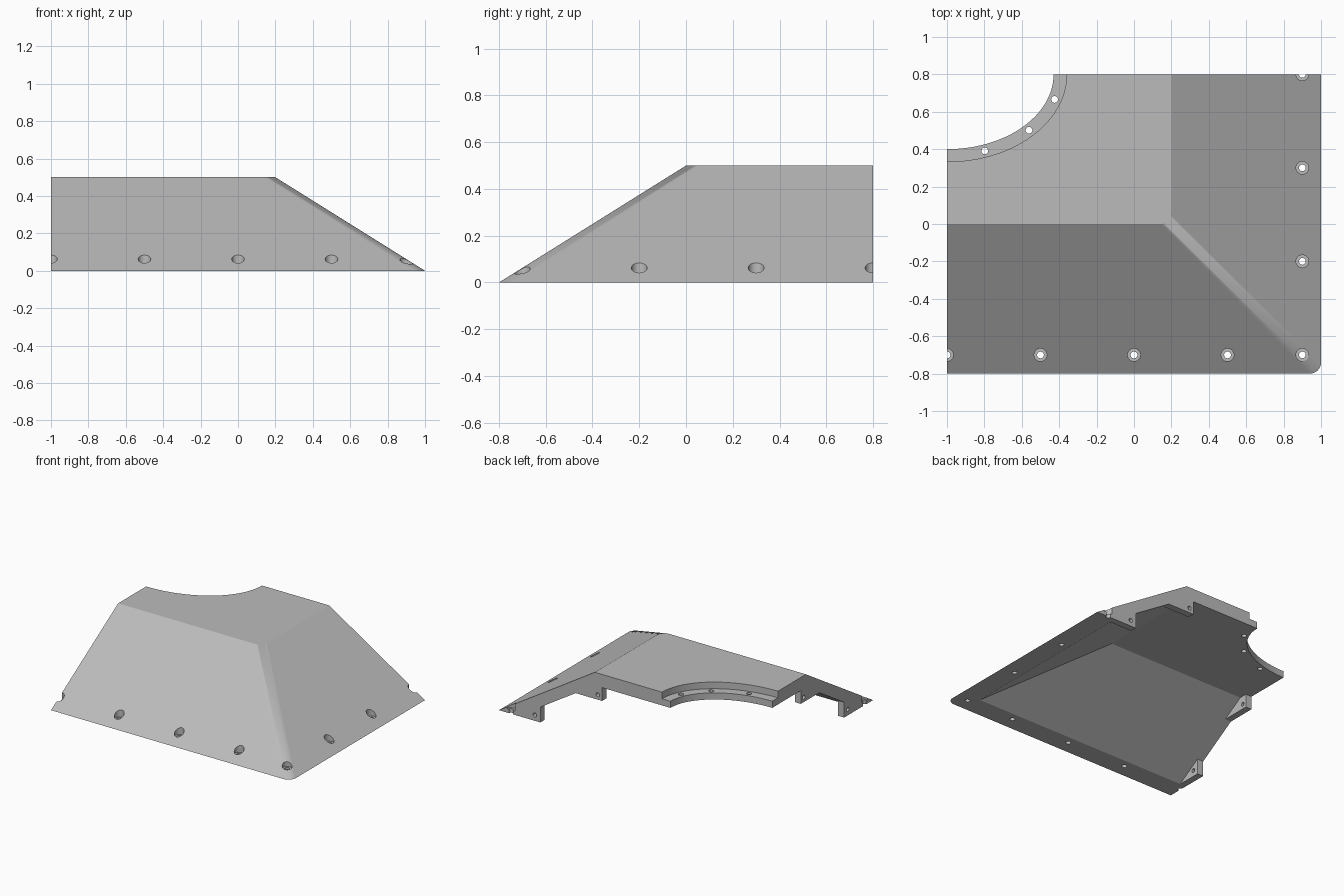
import bpy, bmesh
from math import sin, cos, pi, radians
from mathutils import Matrix, Vector

cube = bpy.data.objects.get("Cube")
if cube:
    bpy.data.objects.remove(cube, do_unlink=True)

grey = bpy.data.materials.new("plain grey")
grey.use_nodes = True
grey.diffuse_color = (0.5, 0.5, 0.5, 1)
grey.node_tree.nodes["Principled BSDF"].inputs["Base Color"].default_value = (0.5, 0.5, 0.5, 1)

W, D, H = 1.0, 0.8, 0.5      # half width, half depth, height
RUN = 0.8                    # horizontal run of both slopes
WALL = 0.1                   # vertical wall thickness


def make_object(name, bm):
    bmesh.ops.recalc_face_normals(bm, faces=bm.faces)
    mesh = bpy.data.meshes.new(name)
    bm.to_mesh(mesh)
    bm.free()
    mesh.materials.append(grey)
    obj = bpy.data.objects.new(name, mesh)
    bpy.context.collection.objects.link(obj)
    return obj


def loft(name, lower, upper):
    """Closed solid between two matching outlines."""
    bm = bmesh.new()
    a = [bm.verts.new(p) for p in lower]
    b = [bm.verts.new(p) for p in upper]
    bm.faces.new(a)
    bm.faces.new(b)
    n = len(a)
    for i in range(n):
        j = (i + 1) % n
        bm.faces.new((a[i], a[j], b[j], b[i]))
    return make_object(name, bm)


def cylinders(name, items, segments=24):
    """Each item is centre, radius x, radius y, length, axis."""
    bm = bmesh.new()
    for centre, rx, ry, length, axis in items:
        turn = Vector((0, 0, 1)).rotation_difference(Vector(axis)).to_matrix().to_4x4()
        place = Matrix.Translation(centre) @ turn @ Matrix.Diagonal((rx, ry, length, 1))
        bmesh.ops.create_cone(bm, cap_ends=True, segments=segments, radius1=1,
                              radius2=1, depth=1, matrix=place)
    return make_object(name, bm)


def cut(target, cutter, keep=False):
    cutter.hide_render = True
    mod = target.modifiers.new("cut", 'BOOLEAN')
    mod.operation = 'DIFFERENCE'
    mod.solver = 'EXACT'
    mod.object = cutter
    bpy.context.view_layer.objects.active = target
    bpy.ops.object.modifier_apply(modifier=mod.name)
    if not keep:
        bpy.data.objects.remove(cutter, do_unlink=True)


def outline(inset, z, radius, over=0.0):
    """Plan outline open to the back and right, corner rounded by radius."""
    x, y = W - inset, -D + inset
    pts = [(-W - over, y, z)]
    if radius:
        for i in range(9):
            t = -pi / 2 + i * pi / 16
            pts.append((x - radius + radius * cos(t), y + radius + radius * sin(t), z))
    else:
        pts.append((x, y, z))
    return pts + [(x, D + over, z), (-W - over, D + over, z)]


# Hollow corner shell with two sloping sides
shell = loft("corner_shell", outline(0, 0, 0.06), outline(RUN, H, 0.06))
gap = WALL * RUN / H
cavity = loft("cavity_cutter", outline(0, -WALL, 0, 0.2), outline(RUN, H - WALL, 0, 0.2))
cut(shell, cavity)

# Round opening with a stepped rim
corner = Vector((-W, D, 0.45))
cut(shell, cylinders("opening_cutter", [(corner, 0.57, 0.40, 1, (0, 0, 1))], 96))
step = corner + Vector((0, 0, 0.1))
cut(shell, cylinders("rim_cutter", [(step, 0.64, 0.467, 0.2, (0, 0, 1))], 96))

# Screw holes along the lower edges, with a wider recess above each
spots = [(x, -0.7) for x in (-1, -0.5, 0, 0.5, 0.9)] + [(0.9, y) for y in (-0.2, 0.3, 0.8)]
up = (0, 0, 1)
cut(shell, cylinders("recess_cutter", [((x, y, 0.13), 0.034, 0.034, 0.2, up) for x, y in spots]))
holes = [((x, y, 0), 0.018, 0.018, 0.4, up) for x, y in spots]
for angle in (18, 43.5, 70.5):
    t = radians(angle)
    holes.append(((-W + 0.605 * cos(t), D - 0.434 * sin(t), 0.4), 0.018, 0.018, 0.4, up))
cut(shell, cylinders("screw_cutter", holes))

# Joining tabs on the two open sides: profile as (distance from edge, height)
THICK = 0.05
end = 0.345
profiles = {
    "lower": ([(gap, 0), (end, 0), (end, end * H / RUN - WALL)], (0.3, 0.045)),
    "upper": ([(0.64, 0.3), (0.86, 0.3), (0.86, H - WALL), (RUN, H - WALL)], (0.825, 0.337)),
}
tabs = []
for level, (profile, (hu, hz)) in profiles.items():
    back = loft(level + "_back_tab",
                [(W - u, D, z) for u, z in profile],
                [(W - u, D - THICK, z) for u, z in profile])
    cut(back, cylinders("bolt_cutter", [((W - hu, D, hz), 0.015, 0.015, 0.3, (0, 1, 0))]))
    side = loft(level + "_side_tab",
                [(-W, u - D, z) for u, z in profile],
                [(-W + THICK, u - D, z) for u, z in profile])
    cut(side, cylinders("bolt_cutter", [((-W, hu - D, hz), 0.015, 0.015, 0.3, (1, 0, 0))]))
    tabs += [back, side]

# Smooth rounded surfaces while keeping crisp edges
for obj in [shell] + tabs:
    bpy.ops.object.select_all(action='DESELECT')
    obj.select_set(True)
    bpy.context.view_layer.objects.active = obj
    bpy.ops.object.shade_smooth_by_angle(angle=radians(25))
    weighted = obj.modifiers.new("even_shading", 'WEIGHTED_NORMAL')
    weighted.keep_sharp = True
